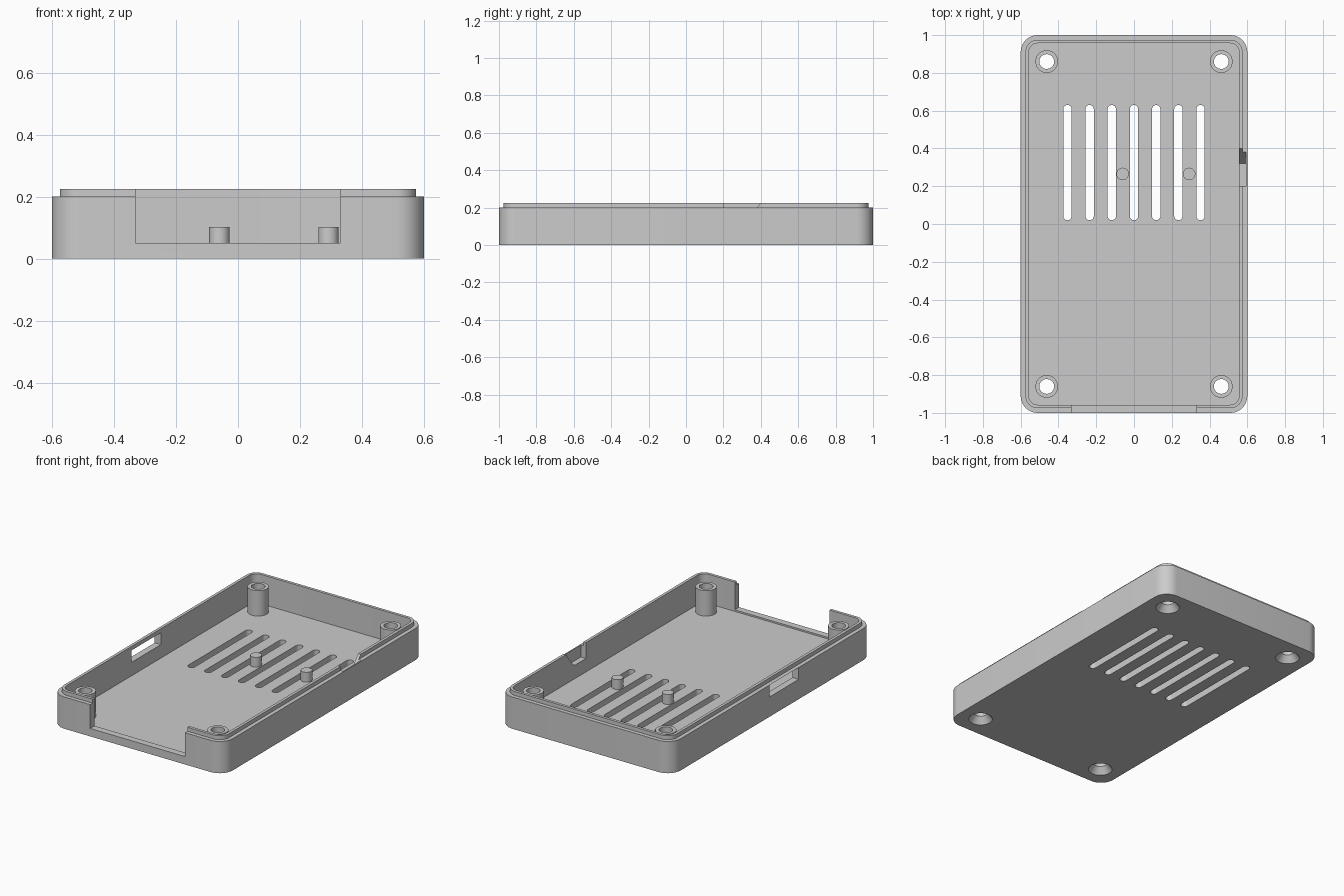
import bpy, bmesh, math

old = bpy.data.objects.get("Cube")
if old:
    bpy.data.objects.remove(old, do_unlink=True)

grey = bpy.data.materials.new("plain_grey")
grey.use_nodes = True
GREY = (0.6, 0.6, 0.6, 1)
grey.diffuse_color = GREY
grey.node_tree.nodes["Principled BSDF"].inputs["Base Color"].default_value = GREY

FLOOR, RIM, LIP = 0.04, 0.2, 0.225


def prism(name, points, z0, z1):
    """Extrude a flat outline from z0 to z1."""
    bm = bmesh.new()
    face = bm.faces.new([bm.verts.new((x, y, z0)) for x, y in points])
    top = bmesh.ops.extrude_face_region(bm, geom=[face])["geom"]
    bmesh.ops.translate(bm, vec=(0, 0, z1 - z0),
                        verts=[v for v in top if isinstance(v, bmesh.types.BMVert)])
    return finish(name, bm)


def finish(name, bm):
    bmesh.ops.recalc_face_normals(bm, faces=bm.faces)
    mesh = bpy.data.meshes.new(name)
    bm.to_mesh(mesh)
    bm.free()
    mesh.materials.append(grey)
    obj = bpy.data.objects.new(name, mesh)
    bpy.context.collection.objects.link(obj)
    return obj


def rounded(hx, hy, r, cx=0, cy=0, steps=10):
    """Outline of a rounded rectangle with half sizes hx, hy."""
    pts = []
    for i, (sx, sy) in enumerate([(1, 1), (-1, 1), (-1, -1), (1, -1)]):
        for k in range(steps + 1):
            a = math.pi / 2 * (i + k / steps)
            p = (cx + sx * (hx - r) + r * math.cos(a), cy + sy * (hy - r) + r * math.sin(a))
            if not pts or math.dist(p, pts[-1]) > 1e-5:
                pts.append(p)
    if math.dist(pts[0], pts[-1]) < 1e-5:
        pts.pop()
    return pts


def box(name, x0, x1, y0, y1, z0, z1):
    return prism(name, [(x0, y0), (x1, y0), (x1, y1), (x0, y1)], z0, z1)


def cone(name, x, y, r0, r1, z0, z1):
    bm = bmesh.new()
    bmesh.ops.create_cone(bm, cap_ends=True, segments=40, radius1=r0, radius2=r1, depth=z1 - z0)
    bmesh.ops.translate(bm, vec=(x, y, (z0 + z1) / 2), verts=bm.verts)
    return finish(name, bm)


def combine(target, tool, operation):
    """Apply a boolean and discard the tool."""
    mod = target.modifiers.new("bool", 'BOOLEAN')
    mod.solver = 'EXACT'
    mod.operation = operation
    mod.object = tool
    bpy.context.view_layer.update()
    mesh = bpy.data.meshes.new_from_object(target.evaluated_get(bpy.context.evaluated_depsgraph_get()))
    target.modifiers.clear()
    target.data = mesh
    bpy.data.objects.remove(tool, do_unlink=True)


# Tray with a stepped lip
shell = prism("case_shell", rounded(0.6, 1, 0.09), 0, RIM)
combine(shell, prism("lip", rounded(0.575, 0.975, 0.065), 0.02, LIP), 'UNION')
combine(shell, prism("cavity", rounded(0.557, 0.957, 0.047), FLOOR, 0.4), 'DIFFERENCE')

# Corner screw posts with countersunk through holes
for sx in (-1, 1):
    for sy in (-1, 1):
        x, y = sx * 0.462, sy * 0.86
        combine(shell, cone("post", x, y, 0.06, 0.06, 0.02, RIM), 'UNION')
        combine(shell, cone("hole", x, y, 0.039, 0.039, -0.1, 0.4), 'DIFFERENCE')
        combine(shell, cone("countersink", x, y, 0.0775, 0.0325, -0.01, 0.05), 'DIFFERENCE')

# Vent slots
for i in range(-3, 4):
    slot = prism("slot", rounded(0.022, 0.305, 0.0219, i * 0.1175, 0.325), -0.1, 0.1)
    combine(shell, slot, 'DIFFERENCE')

# Front opening and the side window under the lip
combine(shell, box("front_opening", -0.33, 0.33, -1.1, -0.94, 0.05, 0.4), 'DIFFERENCE')
combine(shell, box("side_window", -0.7, -0.5, -0.265, 0.028, 0.125, RIM), 'DIFFERENCE')

# Inner pocket in the opposite wall, with one slanted end
pocket = box("pocket", 0.5, 0.592, 0.2, 0.32, 0.125, 0.325)
for v in pocket.data.vertices:
    if v.co.y > 0.3 and v.co.z > 0.2:
        v.co.y = 0.48
combine(shell, pocket, 'DIFFERENCE')

# Locating pegs on the floor
pegs = [cone("left_peg", 0.292, 0.265, 0.033, 0.033, FLOOR - 0.01, 0.102),
        cone("right_peg", -0.06, 0.265, 0.033, 0.033, FLOOR - 0.01, 0.102)]

for obj in [shell] + pegs:
    for p in obj.data.polygons:
        p.use_smooth = True
    obj.data.set_sharp_from_angle(angle=math.radians(30))
